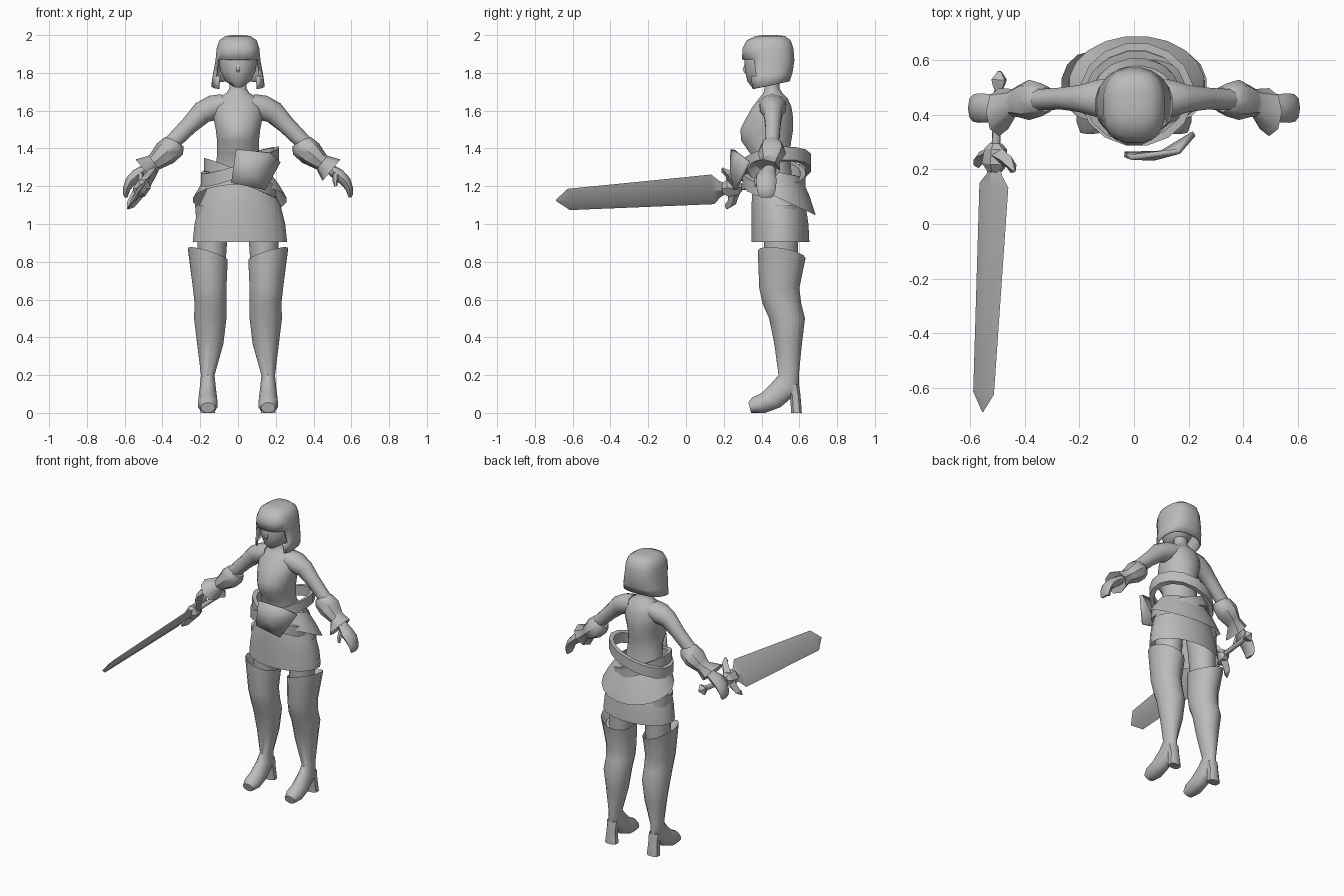
import bpy, bmesh, math
from mathutils import Vector

grey = bpy.data.materials.new("plain_grey")
grey.diffuse_color = (0.5, 0.5, 0.5, 1)


def finish(name, bm, mirror=False, thick=0, angle=42):
    bmesh.ops.recalc_face_normals(bm, faces=bm.faces)
    me = bpy.data.meshes.new(name)
    bm.to_mesh(me)
    bm.free()
    me.materials.append(grey)
    for p in me.polygons:
        p.use_smooth = True
    me.set_sharp_from_angle(angle=math.radians(angle))
    ob = bpy.data.objects.new(name, me)
    bpy.context.collection.objects.link(ob)
    if thick:
        ob.modifiers.new("thickness", 'SOLIDIFY').thickness = thick
    if mirror:
        ob.modifiers.new("other_side", 'MIRROR').use_mirror_merge = False
    return ob


def skin(rings, caps=(True, True), closed=False):
    """Join equal-sized point rings with quads."""
    bm = bmesh.new()
    vs = [[bm.verts.new(p) for p in r] for r in rings]
    n = len(vs[0])
    pairs = list(zip(vs, vs[1:])) + ([(vs[-1], vs[0])] if closed else [])
    for a, b in pairs:
        for i in range(n):
            j = (i + 1) % n
            bm.faces.new((a[i], a[j], b[j], b[i]))
    if not closed:
        for r, c in ((vs[0], caps[0]), (vs[-1], caps[1])):
            if c:
                bm.faces.new(r)
    return bm


def section(cx, y0, z0, y1, z1, hw, n=14, power=2.0, tilt=0):
    """Rounded ring from a front point (y0,z0) to a back point (y1,z1)."""
    ring = []
    for i in range(n):
        t = 2 * math.pi * (i + 0.5) / n
        c = math.copysign(abs(math.cos(t)) ** (2 / power), math.cos(t))
        s = math.copysign(abs(math.sin(t)) ** (2 / power), math.sin(t))
        k = (1 + s) / 2
        ring.append((cx + hw * c, y0 + (y1 - y0) * k, z0 + (z1 - z0) * k + tilt * hw * c))
    return ring


def level(cx, y0, y1, z, hw, **kw):
    return section(cx, y0, z, y1, z, hw, **kw)


def limb(points, n=10):
    """Tube along (x, y, z, in-plane radius, depth radius)."""
    rings = []
    for i, p in enumerate(points):
        a, b = points[max(i - 1, 0)], points[min(i + 1, len(points) - 1)]
        d = Vector((b[0] - a[0], 0, b[2] - a[2])).normalized()
        side = Vector((-d.z, 0, d.x))
        ts = [2 * math.pi * k / n for k in range(n)]
        rings.append([Vector(p[:3]) + side * p[3] * math.cos(t)
                      + Vector((0, p[4] * math.sin(t), 0)) for t in ts])
    return rings


# torso and neck
finish("torso", skin([level(0, *r, n=16) for r in (
    (.36, .57, 1.15, .16), (.36, .56, 1.28, .125), (.34, .55, 1.37, .112),
    (.29, .56, 1.44, .113), (.285, .57, 1.50, .12), (.315, .57, 1.56, .132),
    (.35, .56, 1.62, .135), (.385, .54, 1.665, .11), (.41, .51, 1.695, .06),
    (.415, .495, 1.72, .046), (.415, .495, 1.78, .046))]))

# face and nose
finish("face", skin([section(0, *r, n=14) for r in (
    (.35, 1.722, .46, 1.745, .03), (.325, 1.755, .50, 1.76, .07),
    (.312, 1.81, .54, 1.81, .097), (.308, 1.88, .55, 1.88, .103),
    (.33, 1.94, .54, 1.94, .085))]))
finish("nose", skin([level(0, *r, n=4) for r in (
    (.305, .34, 1.80, .008), (.293, .34, 1.815, .014), (.31, .34, 1.86, .004))]))

# bobbed hair with the front cut open below the fringe
bm = skin([section(0, *r, n=20, power=2.6) for r in (
    (.325, 1.71, .55, 1.755, .142), (.315, 1.78, .565, 1.80, .134),
    (.295, 1.87, .575, 1.865, .12), (.298, 1.93, .57, 1.93, .114),
    (.32, 1.972, .555, 1.972, .10), (.37, 1.995, .525, 1.995, .066),
    (.41, 2.0, .48, 2.0, .03))], caps=(False, True))
bmesh.ops.delete(bm, geom=[f for f in bm.faces if f.calc_center_median().z < 1.87
                           and f.calc_center_median().y < .36], context='FACES')
finish("hair", bm, thick=.012)

# arms, gauntlets and hands
finish("upper_arm", skin(limb([
    (.07, .46, 1.635, .055, .075), (.13, .46, 1.615, .068, .072), (.19, .46, 1.59, .06, .052),
    (.26, .46, 1.52, .047, .042), (.36, .455, 1.42, .042, .04)])), mirror=True)
finish("gauntlet", skin(limb([
    (.325, .455, 1.435, .045, .045), (.338, .455, 1.415, .066, .06), (.385, .455, 1.375, .068, .074),
    (.425, .45, 1.34, .052, .058), (.445, .445, 1.325, .046, .05),
    (.495, .41, 1.285, .074, .088), (.475, .43, 1.30, .035, .04)], n=8)), mirror=True)
finish("hand", skin(limb([
    (.44, .45, 1.325, .03, .034), (.49, .44, 1.29, .028, .035), (.535, .425, 1.258, .033, .052),
    (.57, .425, 1.225, .029, .054), (.59, .425, 1.185, .02, .05),
    (.594, .425, 1.155, .014, .042), (.592, .425, 1.14, .007, .03)], n=8)), mirror=True)
finish("thumb", skin(limb([
    (.515, .395, 1.27, .016, .018), (.515, .375, 1.235, .016, .016),
    (.517, .37, 1.20, .008, .009)], n=6)), mirror=True)

# layered skirt
finish("skirt", skin([level(.01, *r, n=20) for r in (
    (.345, .655, .905, .253), (.345, .65, 1.0, .243), (.345, .635, 1.1, .218),
    (.35, .61, 1.17, .185), (.37, .58, 1.26, .14))], caps=(False, True)))
finish("overskirt", skin([section(.01, *r, n=20) for r in (
    (.335, 1.21, .69, 1.045, .25), (.34, 1.25, .655, 1.15, .21),
    (.36, 1.30, .61, 1.25, .155))], caps=(False, False)))


# crossed belts and the front plate
def belt(name, y0, z0, y1, z1, hw, tilt, h):
    rings = [section(.01, y0 + i, z0 + dz, y1 - i, z1 + dz, hw - i, n=16, tilt=tilt)
             for i, dz in ((0, -h), (0, h), (.028, h), (.028, -h))]
    finish(name, skin(rings, closed=True), angle=30)


belt("upper_belt", .285, 1.28, .665, 1.325, .21, .33, .035)
belt("lower_belt", .295, 1.25, .635, 1.235, .195, -.38, .034)

bm = bmesh.new()
ring = [bm.verts.new(p) for p in ((-.035, .265, 1.22), (.14, .27, 1.18), (.215, .34, 1.33),
                                  (.16, .275, 1.38), (-.01, .255, 1.395))]
mid = bm.verts.new((.07, .252, 1.29))
for i in range(5):
    bm.faces.new((ring[i], ring[(i + 1) % 5], mid))
finish("belt_plate", bm, thick=.02)

# thighs, tall boots and heels
finish("thigh", skin([level(*r) for r in (
    (.13, .40, .60, 1.10, .10), (.135, .41, .595, .95, .083), (.14, .42, .59, .78, .075))]),
    mirror=True)
finish("boot", skin([
    section(.155, .42, .80, .60, .78, .08, tilt=.3),
    section(.16, .38, .86, .633, .82, .108, tilt=.3)] + [section(*r) for r in (
        (.15, .388, .66, .60, .66, .091), (.145, .405, .58, .61, .58, .087),
        (.147, .44, .50, .63, .50, .088), (.147, .467, .37, .613, .36, .071),
        (.16, .49, .20, .597, .20, .037), (.16, .45, .155, .60, .115, .043),
        (.16, .40, .105, .50, .03, .051), (.16, .35, .08, .42, 0, .053),
        (.16, .33, .055, .345, 0, .038))]), mirror=True)
finish("heel", skin([level(*r, n=8, power=3) for r in (
    (.16, .53, .60, .15, .038), (.16, .55, .608, .09, .034), (.16, .555, .615, 0, .042))]),
    mirror=True)

# sword: placed along its own axis, with a slanted width direction
start, end = Vector((-.493, .56, 1.213)), Vector((-.555, -.69, 1.125))
axis = (end - start).normalized()
wide = Vector((.56, 0, .83))
wide = (wide - axis * wide.dot(axis)).normalized()
flat = axis.cross(wide)


def sword_part(name, stations, n=4, turn=0, angle=25):
    """Stations are (distance from pommel, half width, half thickness)."""
    rings = []
    for d, w, t in stations:
        angs = [2 * math.pi * i / n + turn for i in range(n)]
        rings.append([start + axis * d + wide * w * math.cos(a) + flat * t * math.sin(a)
                      for a in angs])
    finish(name, skin(rings), angle=angle)


sword_part("blade", ((.34, .03, .014), (.38, .05, .017), (.42, .095, .018),
                     (1.185, .068, .014), (1.254, .003, .002)))
sword_part("grip", ((.03, .016, .016), (.32, .016, .016)), n=8, angle=50)
sword_part("pommel", ((0, .008, .008), (.03, .038, .034), (.05, .03, .028), (.075, .014, .014)))
sword_part("guard_core", ((.265, .022, .022), (.285, .045, .04), (.34, .055, .045),
                          (.37, .03, .025)), n=6)

# swept guard wings, one on each edge
for s, label in ((1, "upper"), (-1, "lower")):
    rings = []
    for out, d, ln, th in ((.02, .305, .035, .035), (.075, .32, .025, .028),
                           (.105, .335, .03, .024), (.13, .355, .006, .006)):
        c = start + axis * d + wide * s * out
        rings.append([c + axis * ln, c + flat * th, c - axis * ln, c - flat * th])
    finish(label + "_guard_wing", skin(rings), angle=25)
